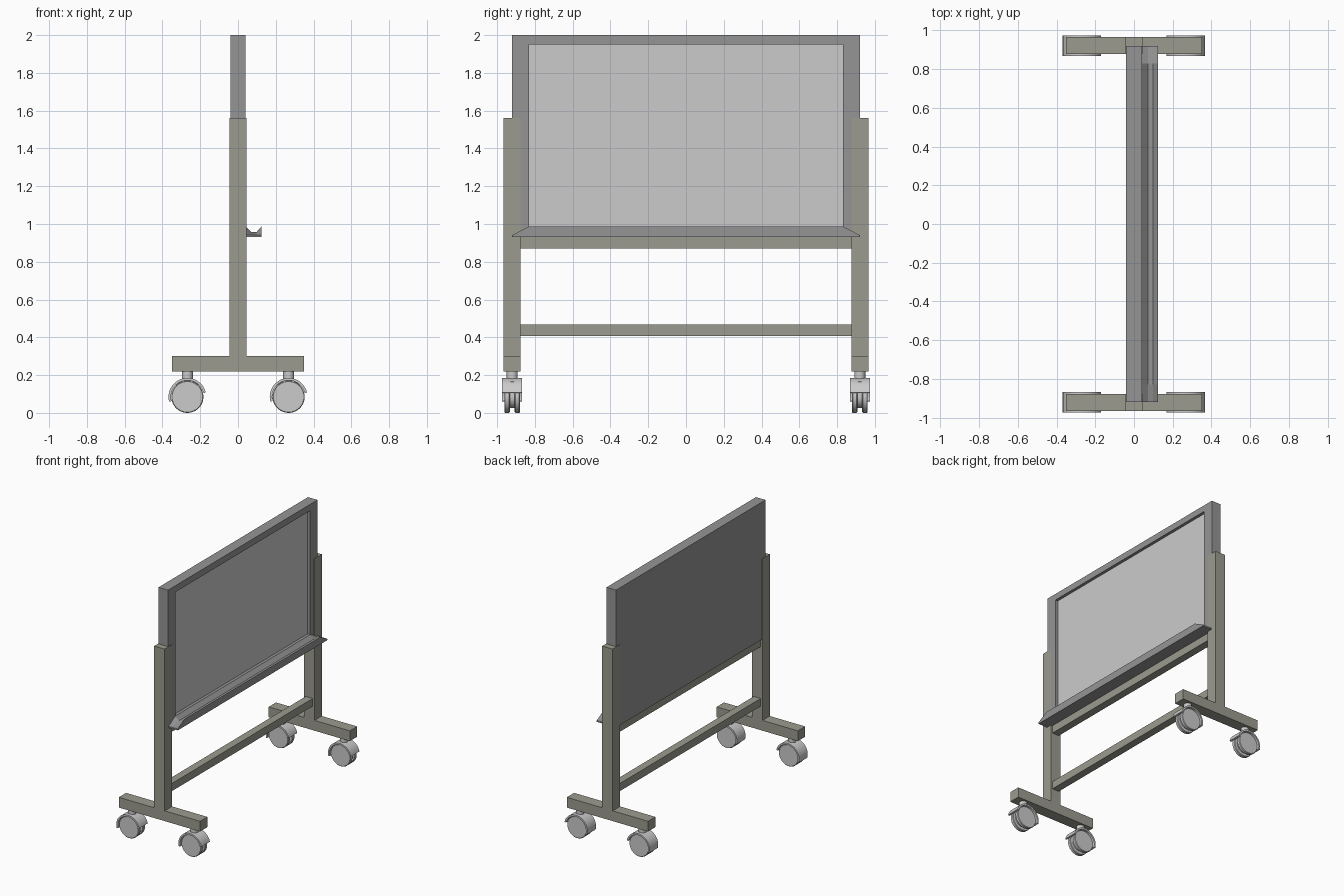
import bpy, bmesh
from math import sin, cos, radians, pi

if "Cube" in bpy.data.objects:
    bpy.data.objects.remove(bpy.data.objects["Cube"])


def material(name, color):
    m = bpy.data.materials.new(name)
    m.diffuse_color = (*color, 1)
    m.use_nodes = True
    m.node_tree.nodes["Principled BSDF"].inputs["Base Color"].default_value = m.diffuse_color
    return m


POST = material("olive_metal", (0.33, 0.33, 0.28))
FRAME = material("dark_frame", (0.30, 0.30, 0.30))


def loft(name, sections, mat=None, smooth=False, closed=False):
    """Skin between equal-length point loops; cap the ends unless closed."""
    bm = bmesh.new()
    rings = [[bm.verts.new(p) for p in s] for s in sections]
    pairs = list(zip(rings, rings[1:])) + ([(rings[-1], rings[0])] if closed else [])
    for a, b in pairs:
        for i in range(len(a)):
            j = (i + 1) % len(a)
            bm.faces.new((a[i], a[j], b[j], b[i]))
    if not closed:
        bm.faces.new(rings[0])
        bm.faces.new(rings[-1])
    bmesh.ops.recalc_face_normals(bm, faces=bm.faces)
    me = bpy.data.meshes.new(name)
    bm.to_mesh(me)
    bm.free()
    ob = bpy.data.objects.new(name, me)
    bpy.context.collection.objects.link(ob)
    if mat:
        me.materials.append(mat)
    if smooth:
        bpy.ops.object.select_all(action='DESELECT')
        ob.select_set(True)
        bpy.context.view_layer.objects.active = ob
        bpy.ops.object.shade_smooth_by_angle(angle=radians(35))
    return ob


def box(name, x, y, z, mat=None):
    sec = lambda yy: [(x[0], yy, z[0]), (x[1], yy, z[0]), (x[1], yy, z[1]), (x[0], yy, z[1])]
    return loft(name, [sec(y[0]), sec(y[1])], mat)


def disc(name, x, z, y0, y1, r, bevel=0.0, n=40):
    """Wheel-like cylinder along y."""
    ring = lambda y, rr: [(x + rr * cos(2 * pi * i / n), y, z + rr * sin(2 * pi * i / n)) for i in range(n)]
    prof = [(y0, r), (y1, r)]
    if bevel:
        prof = [(y0, r - bevel), (y0 + bevel, r), (y1 - bevel, r), (y1, r - bevel)]
    return loft(name, [ring(*p) for p in prof], None, True)


def caster(x, y, tag):
    zc, r = 0.085, 0.085
    # twin wheels on a narrower core
    for s in (-1, 1):
        a, b = sorted((y + s * 0.013, y + s * 0.041))
        disc(f"caster_wheel_{tag}_{'outer' if s > 0 else 'inner'}", x, zc, a, b, r, 0.004)
    disc(f"caster_core_{tag}", x, zc, y - 0.016, y + 0.016, 0.06)
    # curved guard, longer on its -x end
    secs = []
    n = 24
    for i in range(n + 1):
        a = radians(13 + (195 - 13) * i / n)
        c, s = cos(a), sin(a)
        secs.append([(x + q * c, y + w, zc + q * s) for q, w in
                     ((0.087, -0.053), (0.100, -0.053), (0.100, 0.053), (0.087, 0.053))])
    loft(f"caster_guard_{tag}", secs, None, True)
    box(f"caster_bracket_{tag}", (x - 0.06, x + 0.06), (y - 0.010, y + 0.010), (zc, 0.165))
    # round stem into the foot
    m = 24
    ring = lambda z: [(x + 0.029 * cos(2 * pi * i / m), y + 0.029 * sin(2 * pi * i / m), z) for i in range(m)]
    loft(f"caster_stem_{tag}", [ring(0.17), ring(0.225)], None, True)


# posts, feet and casters on both sides
for s, side in ((-1, "front"), (1, "back")):
    y = sorted((s * 0.877, s * 0.967))
    box(f"post_{side}", (-0.045, 0.045), y, (0.30, 1.56), POST)
    box(f"foot_{side}", (-0.35, 0.35), y, (0.22, 0.30), POST)
    for x, end in ((-0.268, "left"), (0.268, "right")):
        caster(x, s * 0.92, f"{side}_{end}")

# cross rails
box("lower_rail", (-0.03, 0.03), (-0.88, 0.88), (0.407, 0.467), POST)
box("upper_rail", (-0.03, 0.03), (-0.88, 0.88), (0.87, 0.932), POST)

# board frame: rectangular ring with a closed back and a recessed panel
def rect(x, hy, z0, z1):
    return [(x, -hy, z0), (x, hy, z0), (x, hy, z1), (x, -hy, z1)]


loft("board_frame", [rect(0.015, 0.83, 0.985, 1.95), rect(0.041, 0.83, 0.985, 1.95),
                     rect(0.041, 0.92, 0.93, 2.0), rect(-0.041, 0.92, 0.93, 2.0)], FRAME)
box("board_panel", (0.010, 0.018), (-0.83, 0.83), (0.985, 1.95))

# pen tray: trough profile that slopes down flat at both ends
trough = [(0.041, 0.93), (0.125, 0.93), (0.125, 0.988), (0.098, 0.957), (0.072, 0.957), (0.041, 0.985)]
flat = [(x, min(z, 0.941)) for x, z in trough]
loft("pen_tray", [[(x, y, z) for x, z in p] for y, p in
                  ((-0.92, flat), (-0.83, trough), (0.83, trough), (0.92, flat))], FRAME)
